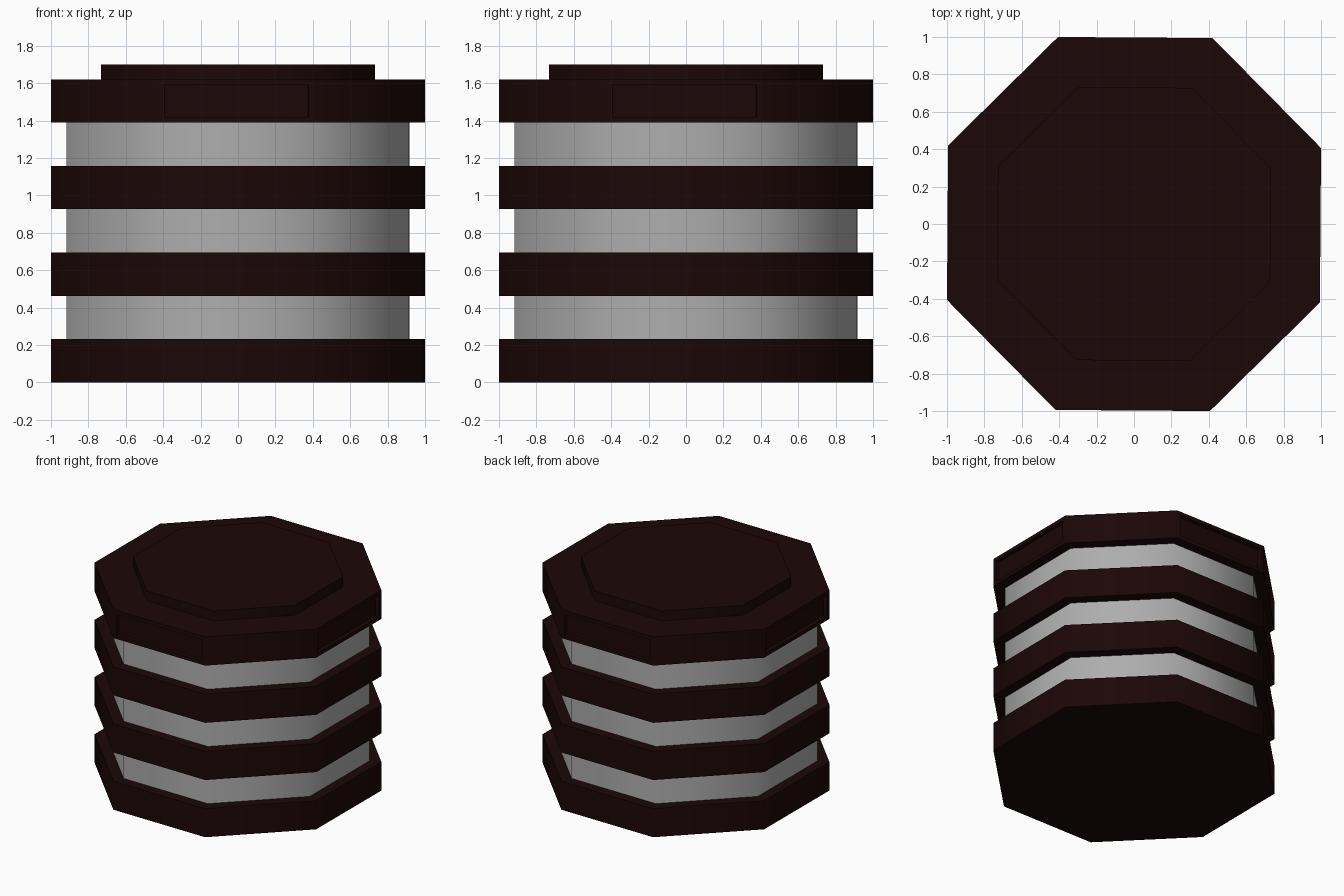
import bpy
import bmesh
from math import cos, sin, pi, radians

cube = bpy.data.objects.get("Cube")
if cube:
    bpy.data.objects.remove(cube, do_unlink=True)


def make_material(name, color):
    mat = bpy.data.materials.new(name)
    mat.use_nodes = True
    mat.diffuse_color = color
    bsdf = mat.node_tree.nodes["Principled BSDF"]
    bsdf.inputs["Base Color"].default_value = color
    bsdf.inputs["Roughness"].default_value = 0.8
    return mat


SIDES = 8
TWIST = radians(-0.4)
OUTER, INNER, PLATE = 0.997, 0.915, 0.73   # distances from axis to flat sides
LAYER, CAP_TOP, TOP = 0.2315, 1.62, 1.7

bm = bmesh.new()


def add_ring(apothem, z):
    radius = apothem / cos(pi / SIDES)
    angles = [TWIST + (i + 0.5) * 2 * pi / SIDES for i in range(SIDES)]
    return [bm.verts.new((radius * cos(a), radius * sin(a), z)) for a in angles]


# Stepped profile: wide biscuits alternating with narrower cream
profile = []
for i in range(7):
    width = INNER if i % 2 else OUTER
    profile += [(width, i * LAYER), (width, (i + 1) * LAYER)]
profile += [(PLATE, CAP_TOP), (PLATE, TOP)]

rings = [add_ring(*point) for point in profile]
bm.faces.new(reversed(rings[0]))
bm.faces.new(rings[-1])
cap_sides = []
for level, (low, high) in enumerate(zip(rings, rings[1:])):
    for i in range(SIDES):
        j = (i + 1) % SIDES
        face = bm.faces.new((low[i], low[j], high[j], high[i]))
        # Cream is every upright wall of the narrower layers
        if level % 4 == 2 and level < 12:
            face.material_index = 1
        if level == 12 and i % 2:
            cap_sides.append(face)

# Shallow recessed panels on the four main sides of the top biscuit
bm.normal_update()
bmesh.ops.inset_individual(bm, faces=cap_sides, thickness=0.03, use_even_offset=True)
bmesh.ops.inset_individual(bm, faces=cap_sides, thickness=0.001, depth=-0.03)

# Smooth around the sides, crisp where walls meet ledges
bm.normal_update()
for face in bm.faces:
    face.smooth = True
for edge in bm.edges:
    edge.smooth = edge.calc_face_angle() < radians(60)

mesh = bpy.data.meshes.new("layered_biscuit")
bm.to_mesh(mesh)
bm.free()
mesh.materials.append(make_material("dark_chocolate", (0.0115, 0.002, 0.002, 1)))
mesh.materials.append(make_material("pale_grey_cream", (0.42, 0.42, 0.42, 1)))
biscuit = bpy.data.objects.new("layered_biscuit", mesh)
bpy.context.collection.objects.link(biscuit)
